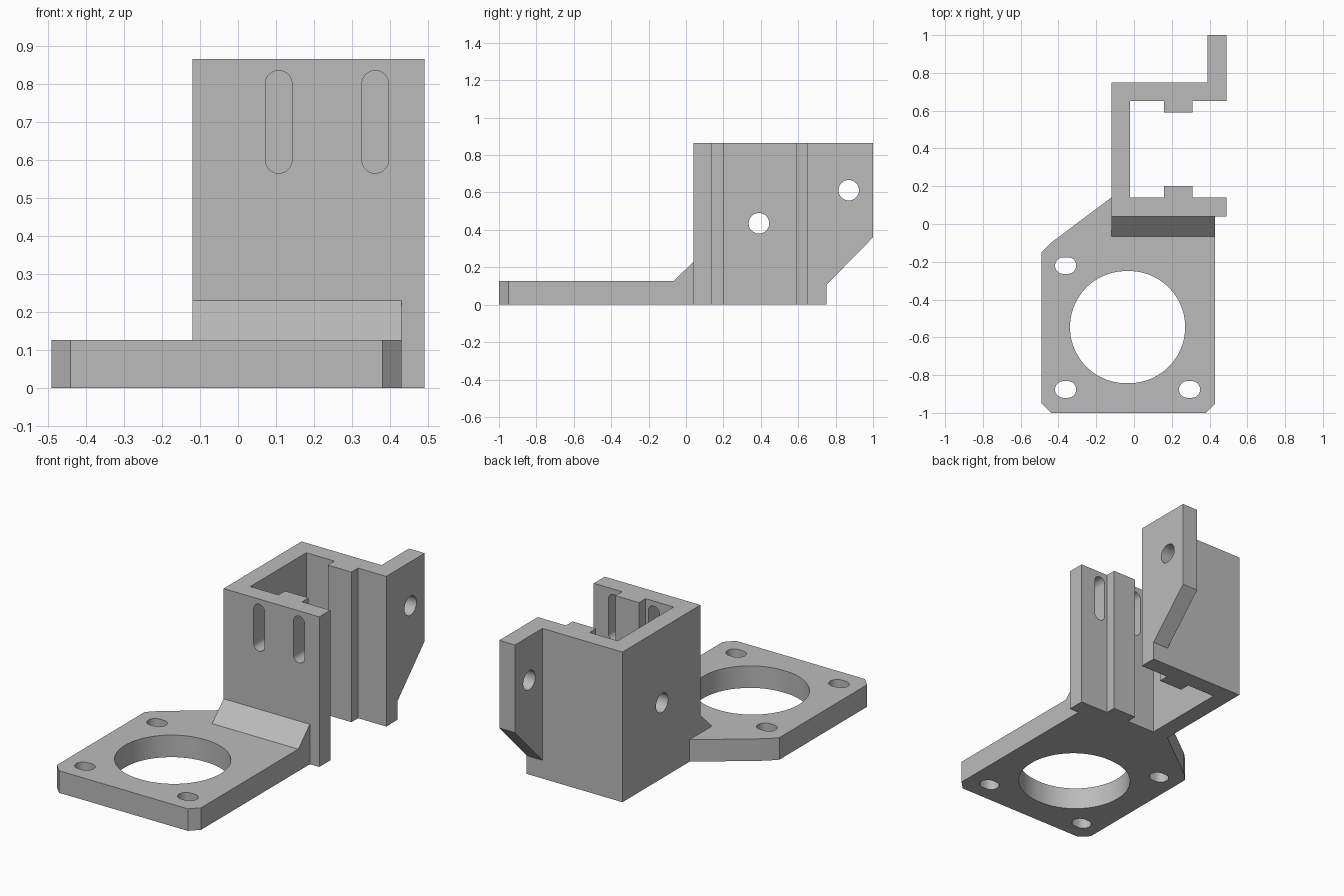
import bpy, bmesh, math
from mathutils import Vector

cube = bpy.data.objects.get("Cube")
if cube:
    bpy.data.objects.remove(cube, do_unlink=True)

grey = bpy.data.materials.new("plain grey")
grey.use_nodes = True
colour = (0.5, 0.5, 0.5, 1)
grey.diffuse_color = colour
grey.node_tree.nodes["Principled BSDF"].inputs["Base Color"].default_value = colour

PLACE = {
    "X": lambda a, b, t: Vector((t, a, b)),
    "Y": lambda a, b, t: Vector((a, t, b)),
    "Z": lambda a, b, t: Vector((a, b, t)),
}


def prism(name, outline, axis, start, end):
    """Extrude a flat outline along an axis."""
    bm = bmesh.new()
    face = bm.faces.new([bm.verts.new(PLACE[axis](a, b, start)) for a, b in outline])
    geom = bmesh.ops.extrude_face_region(bm, geom=[face])["geom"]
    verts = [g for g in geom if isinstance(g, bmesh.types.BMVert)]
    bmesh.ops.translate(bm, verts=verts, vec=PLACE[axis](0, 0, end - start))
    bmesh.ops.recalc_face_normals(bm, faces=bm.faces)
    mesh = bpy.data.meshes.new(name)
    bm.to_mesh(mesh)
    bm.free()
    mesh.materials.append(grey)
    obj = bpy.data.objects.new(name, mesh)
    bpy.context.collection.objects.link(obj)
    return obj


def rounded(cx, cy, r, dx=0.0, dy=0.0, n=48):
    """Circle outline, optionally stretched into a slot."""
    pts = []
    for i in range(n):
        ang = 2 * math.pi * (i + 0.5) / n
        c, s = math.cos(ang), math.sin(ang)
        pts.append((cx + r * c + math.copysign(dx, c), cy + r * s + math.copysign(dy, s)))
    return pts


def combine(target, tool, operation):
    """Apply a boolean and discard the tool."""
    mod = target.modifiers.new("combine", "BOOLEAN")
    mod.operation, mod.solver, mod.object = operation, "EXACT", tool
    bpy.ops.object.select_all(action="DESELECT")
    bpy.context.view_layer.objects.active = target
    target.select_set(True)
    bpy.ops.object.modifier_apply(modifier=mod.name)
    bpy.data.objects.remove(tool, do_unlink=True)


HEIGHT, PLATE = 0.865, 0.127

# Upright channel with inner ribs and a rear tab
channel = [(-.12, .04), (.49, .04), (.49, .14), (.31, .14), (.31, .2), (.16, .2),
           (.16, .14), (-.02, .14), (-.02, .65), (.16, .65), (.16, .59), (.31, .59),
           (.31, .65), (.49, .65), (.49, 1), (.39, 1), (.39, .75), (-.12, .75)]
bracket = prism("mounting_bracket", channel, "Z", 0, HEIGHT)

# Flat base plate with clipped corners
plate = [(-.49, -.95), (-.44, -1), (.38, -1), (.43, -.95), (.43, .09),
         (-.07, .09), (-.12, .14), (-.44, -.1), (-.49, -.15)]
combine(bracket, prism("base_plate", plate, "Z", 0, PLATE), "UNION")

# Sloped fillet between plate and channel
fillet = [(-.065, .06), (-.065, PLATE), (.04, .23), (.09, .23), (.09, .06)]
combine(bracket, prism("fillet", fillet, "X", -.12, .43), "UNION")

# Sloped underside of the rear tab
slope = [(.75, -.1), (.75, .105), (1, .36), (1.1, .46), (1.1, -.1)]
cutters = [prism("tab_slope", slope, "X", .3, .6)]

# Large opening and three oblong holes in the plate
cutters.append(prism("opening", rounded(-.034, -.546, .297, .008, n=64), "Z", -.1, .2))
for x, y in ((-.362, -.22), (-.362, -.876), (.294, -.876)):
    cutters.append(prism("plate_hole", rounded(x, y, .044, .012), "Z", -.1, .2))

# Tall slots in the front wall
for x in (.107, .361):
    cutters.append(prism("wall_slot", rounded(x, .7, .035, 0, .1), "Y", -.05, .3))

# Round holes in the side wall and tab
cutters.append(prism("side_hole", rounded(.39, .435, .055), "X", -.2, .1))
cutters.append(prism("tab_hole", rounded(.87, .612, .055), "X", .3, .6))

for cutter in cutters:
    cutter.hide_render = True
    combine(bracket, cutter, "DIFFERENCE")

bpy.ops.object.shade_smooth_by_angle(angle=math.radians(30))
